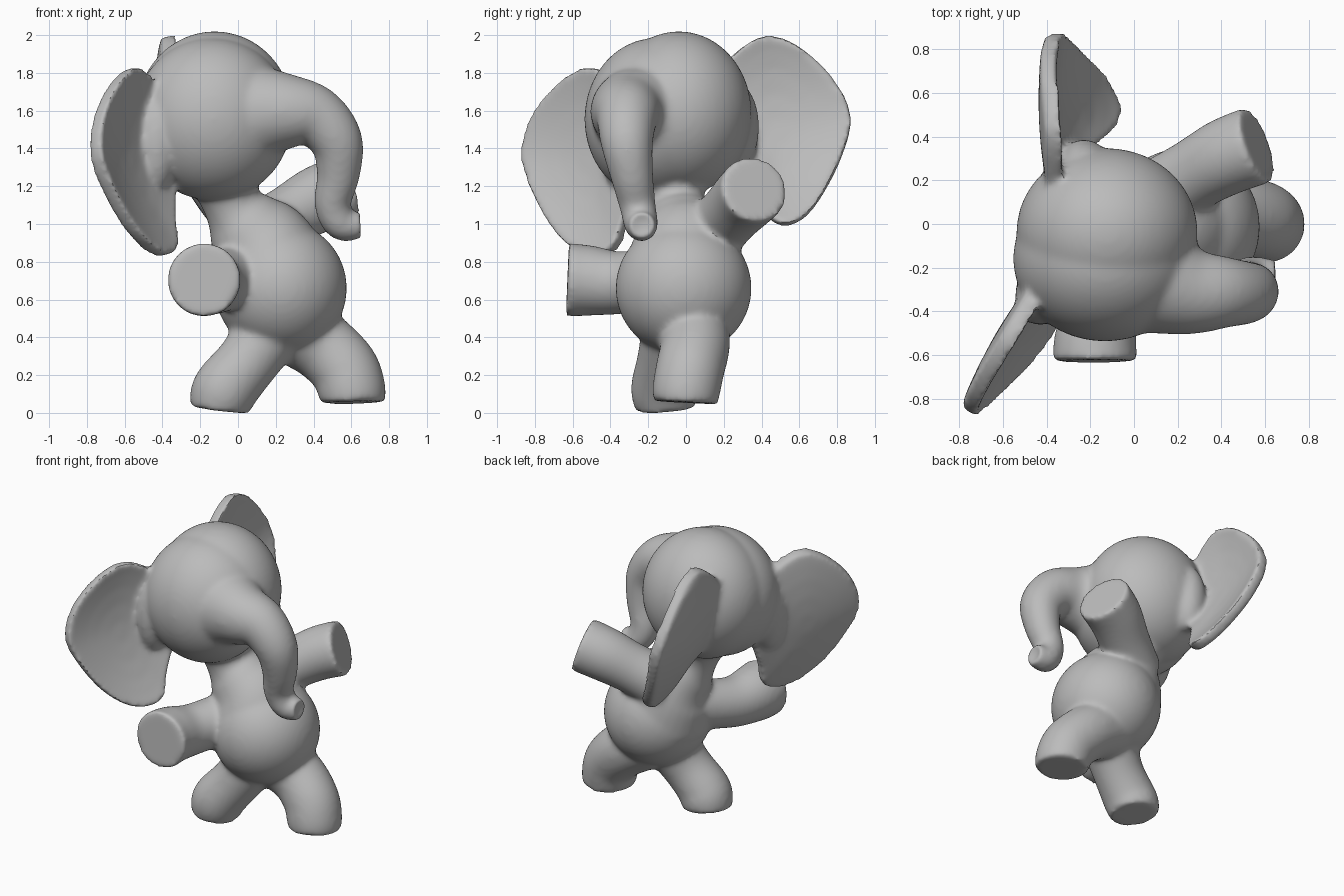
import bpy
import bmesh
from math import cos, sin, pi, radians
from mathutils import Vector

cube = bpy.data.objects.get("Cube")
if cube:
    bpy.data.objects.remove(cube, do_unlink=True)

grey = bpy.data.materials.new("elephant grey")
grey.use_nodes = True
grey.diffuse_color = (0.5, 0.5, 0.5, 1)
grey.node_tree.nodes["Principled BSDF"].inputs["Base Color"].default_value = (0.5, 0.5, 0.5, 1)

parts = []


def finish(bm, name):
    bmesh.ops.recalc_face_normals(bm, faces=bm.faces[:])
    mesh = bpy.data.meshes.new(name)
    bm.to_mesh(mesh)
    bm.free()
    mesh.materials.append(grey)
    obj = bpy.data.objects.new(name, mesh)
    bpy.context.collection.objects.link(obj)
    parts.append(obj)


def spline(points, steps, closed=False):
    """Sample a smooth curve through points of any dimension."""
    n = len(points)
    pts = [Vector(p) for p in points]
    get = (lambda i: pts[i % n]) if closed else (lambda i: pts[max(0, min(n - 1, i))])
    out = []
    for i in range(n if closed else n - 1):
        a, b, c, d = (get(i + k) for k in (-1, 0, 1, 2))
        for s in range(steps):
            t = s / steps
            out.append(0.5 * (2 * b + (c - a) * t + (2 * a - 5 * b + 4 * c - d) * t * t
                              + (3 * b - a - 3 * c + d) * t ** 3))
    return out if closed else out + [pts[-1]]


def bridge(bm, a, b):
    n = len(a)
    for i in range(n):
        bm.faces.new((a[i], a[(i + 1) % n], b[(i + 1) % n], b[i]))


def tube(name, sections, dent=0, sides=32):
    """Round limb through (x, y, z, radius) sections, with flat ends."""
    bm = bmesh.new()
    line = spline(sections, 6)
    rings = []
    for i, p in enumerate(line):
        ahead = line[min(i + 1, len(line) - 1)].to_3d() - line[max(i - 1, 0)].to_3d()
        if i == 0:
            level = Vector((0, 0, 1)) if abs(ahead.normalized().y) > 0.6 else Vector((0, 1, 0))
        u = ahead.cross(level).normalized()
        v = ahead.cross(u).normalized()
        rings.append([bm.verts.new(p.to_3d() + p[3] * (u * cos(a) + v * sin(a)))
                      for a in (2 * pi * k / sides for k in range(sides))])
    for a, b in zip(rings, rings[1:]):
        bridge(bm, a, b)
    bm.faces.new(rings[0])
    cap = bm.faces.new(rings[-1])
    bmesh.ops.recalc_face_normals(bm, faces=bm.faces[:])
    if dent:
        bmesh.ops.inset_region(bm, faces=[cap], thickness=0.025, depth=0)
        bmesh.ops.translate(bm, verts=cap.verts[:], vec=-cap.normal * dent)
    finish(bm, name)


def ball(name, centre, radii):
    bm = bmesh.new()
    bmesh.ops.create_uvsphere(bm, u_segments=48, v_segments=32, radius=1)
    bmesh.ops.scale(bm, vec=radii, verts=bm.verts[:])
    bmesh.ops.translate(bm, vec=centre, verts=bm.verts[:])
    finish(bm, name)


def ear(name, outline, anchor, slope, bend):
    """Cupped flap: side outline (y, z) laid on a leaning, curling sheet."""
    bm = bmesh.new()
    edge = spline(outline, 5, closed=True)
    middle = sum(edge, Vector((0, 0))) / len(edge)
    normal = Vector((1, -slope, 0.25)).normalized()
    anchor = Vector(anchor)

    def place(p, offset):
        x = anchor.x + slope * (p.x - anchor.y) + bend * (p.y - anchor.z) ** 2
        return bm.verts.new(Vector((x, p.x, p.y)) + normal * offset)

    rims = []
    for base, cup in ((0.042, -0.05), (-0.042, -0.035)):
        rings = []
        for s in (1, 0.85, 0.65, 0.4, 0.15):
            rings.append([place(middle.lerp(p, s), base + cup * (1 - s * s)) for p in edge])
        for a, b in zip(rings, rings[1:]):
            bridge(bm, a, b)
        bm.faces.new(rings[-1])
        rims.append(rings[0])
    bridge(bm, *rims)
    finish(bm, name)


# Two-lobed head
ball("right_head_lobe", (-0.125, -0.165, 1.54), (0.42, 0.38, 0.43))
ball("left_head_lobe", (-0.115, -0.045, 1.57), (0.415, 0.385, 0.435))

# Pear-shaped torso running up into the neck
ball("belly", (0.235, -0.02, 0.645), (0.35, 0.36, 0.355))
tube("chest", [(0.2, -0.015, 0.68, 0.335), (0.125, -0.02, 0.87, 0.285), (0.035, -0.045, 1.0, 0.205),
               (-0.025, -0.065, 1.1, 0.155), (-0.08, -0.08, 1.28, 0.21)])

# Trunk curling down to an outward tip
tube("trunk", [(0.03, -0.22, 1.56, 0.31), (0.25, -0.31, 1.58, 0.21), (0.42, -0.32, 1.55, 0.165),
               (0.53, -0.32, 1.42, 0.14), (0.54, -0.295, 1.25, 0.115), (0.51, -0.265, 1.09, 0.097),
               (0.56, -0.245, 0.985, 0.09), (0.67, -0.24, 0.98, 0.068)], dent=0.025)

# Arms
tube("right_arm", [(0.03, -0.08, 0.72, 0.165), (-0.11, -0.34, 0.675, 0.165),
                   (-0.165, -0.52, 0.685, 0.187), (-0.17, -0.635, 0.69, 0.195)])
tube("left_arm", [(0.1, 0.1, 0.91, 0.18), (0.27, 0.21, 1.02, 0.165),
                  (0.43, 0.3, 1.115, 0.177), (0.575, 0.355, 1.17, 0.182)])

# Legs
tube("right_leg", [(0.2, -0.05, 0.46, 0.19), (0.07, -0.1, 0.27, 0.165), (-0.045, -0.125, 0.13, 0.172),
                   (-0.075, -0.12, 0.07, 0.172), (-0.085, -0.115, 0.003, 0.16)])
tube("left_leg", [(0.28, 0.02, 0.45, 0.2), (0.45, 0.04, 0.34, 0.185), (0.57, 0.015, 0.22, 0.182),
                  (0.61, -0.005, 0.11, 0.18), (0.615, -0.01, 0.04, 0.172)])

# Ears with thick roots
ear("left_ear", [(0.1, 1.7), (0.22, 1.86), (0.42, 1.98), (0.62, 1.9), (0.78, 1.74), (0.865, 1.54),
                 (0.8, 1.3), (0.66, 1.06), (0.53, 0.98), (0.42, 1.03), (0.33, 1.22), (0.15, 1.38)],
    (-0.37, 0.52, 1.85), -0.05, 0.38)
ear("right_ear", [(-0.25, 1.6), (-0.37, 1.75), (-0.52, 1.81), (-0.67, 1.73), (-0.81, 1.56),
                  (-0.87, 1.36), (-0.82, 1.17), (-0.7, 0.95), (-0.55, 0.83), (-0.39, 0.85),
                  (-0.32, 1.02), (-0.24, 1.25)],
    (-0.545, -0.5, 1.7), 0.6, 0.2)
ball("left_ear_root", (-0.22, 0.25, 1.5), (0.12, 0.13, 0.24))
ball("right_ear_root", (-0.42, -0.33, 1.42), (0.115, 0.14, 0.27))

# Fuse the parts into one soft skin
bpy.ops.object.select_all(action="DESELECT")
for part in parts:
    part.select_set(True)
skin = parts[0]
bpy.context.view_layer.objects.active = skin
bpy.ops.object.join()
skin.name = skin.data.name = "elephant_skin"
remesh = skin.modifiers.new("fuse", "REMESH")
remesh.mode = "VOXEL"
remesh.voxel_size = 0.016
remesh.use_smooth_shade = True
soften = skin.modifiers.new("soften", "SMOOTH")
soften.factor = 0.5
soften.iterations = 14
for modifier in ("fuse", "soften"):
    bpy.ops.object.modifier_apply(modifier=modifier)

# Stand it on the ground, centred
verts = skin.data.vertices
low = Vector([min(v.co[i] for v in verts) for i in range(3)])
high = Vector([max(v.co[i] for v in verts) for i in range(3)])
foot = Vector(((low.x + high.x) / 2, (low.y + high.y) / 2, low.z))
for v in verts:
    v.co -= foot
bpy.ops.object.shade_smooth_by_angle(angle=radians(40))
